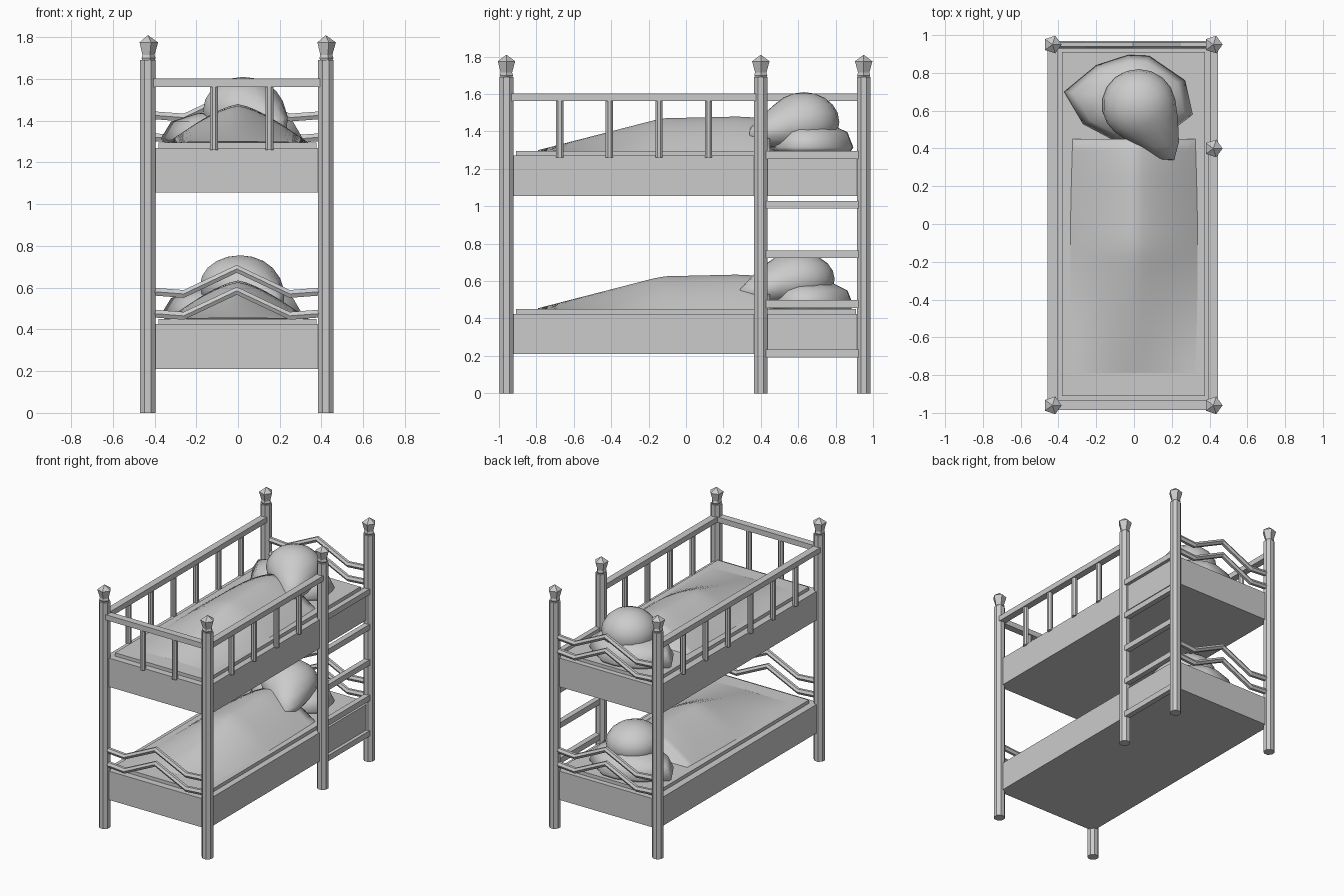
import bpy, bmesh, math
from mathutils import Vector

if "Cube" in bpy.data.objects:
    bpy.data.objects.remove(bpy.data.objects["Cube"])

XL, XR, YF, YB, YM = -0.432, 0.42, -0.96, 0.95, 0.40
TIERS = (("lower", 0.0), ("upper", 0.845))


def make(name, bm, smooth=False):
    bmesh.ops.recalc_face_normals(bm, faces=bm.faces)
    me = bpy.data.meshes.new(name)
    bm.to_mesh(me)
    bm.free()
    ob = bpy.data.objects.new(name, me)
    bpy.context.collection.objects.link(ob)
    for p in me.polygons:
        p.use_smooth = smooth
    return ob


def box(name, a, b):
    bm = bmesh.new()
    bmesh.ops.create_cube(bm, size=1)
    for v in bm.verts:
        v.co = Vector([(a[i] + b[i]) / 2 + v.co[i] * (b[i] - a[i]) for i in range(3)])
    return make(name, bm)


def loft(name, rings, smooth=False):
    """Skin closed rings that have equal point counts, capping both ends."""
    bm = bmesh.new()
    rows = [[bm.verts.new(p) for p in r] for r in rings]
    n = len(rows[0])
    for r, s in zip(rows, rows[1:]):
        for i in range(n):
            bm.faces.new((r[i], r[(i + 1) % n], s[(i + 1) % n], s[i]))
    bm.faces.new(rows[0])
    bm.faces.new(rows[-1])
    return make(name, bm, smooth)


def lathe(name, x, y, profile, sides, turn=0.0):
    return loft(name, [[(x + r * math.cos(turn + math.tau * i / sides),
                         y + r * math.sin(turn + math.tau * i / sides), z)
                        for i in range(sides)] for r, z in profile])


def tube(name, pts, y, r=0.02, sides=6):
    # Bent bar in the xz plane with upright mitred sections
    return loft(name, [[(x, y + r * math.cos(math.tau * i / sides),
                         z + r * 1.08 * math.sin(math.tau * i / sides))
                        for i in range(sides)] for x, z in pts])


# Posts with faceted knobs
for name, x, y in (("front_left", XL, YF), ("front_right", XR, YF), ("back_left", XL, YB),
                   ("back_right", XR, YB), ("ladder", XR, YM)):
    lathe(name + "_post", x, y, [(0.04, 0), (0.04, 1.69)], 8, math.pi / 8)
    lathe(name + "_knob", x, y, [(0.03, 1.685), (0.037, 1.70), (0.032, 1.715),
                                 (0.049, 1.775), (0.003, 1.808)], 5)

# Ladder rungs
for i in range(5):
    z = 0.213 + 0.265 * i
    box(f"ladder_rung_{i}", (XR - 0.015, YM, z - 0.021), (XR + 0.025, YB, z + 0.021))

# Guard rails and balusters of the upper bunk
H = 0.026
box("left_guard_rail", (XL - H, YF, 1.562), (XL + H, YB, 1.602))
box("right_guard_rail", (XR - H, YF, 1.562), (XR + H, YM, 1.602))
box("front_guard_rail", (XL, YF - H, 1.562), (XR, YF + H, 1.602))
spots = [(XL, -0.675 + 0.265 * i) for i in range(6)]
spots += [(XR, -0.675 + 0.265 * i) for i in range(4)]
spots += [(-0.115, YF), (0.15, YF)]
for i, (x, y) in enumerate(spots):
    lathe(f"baluster_{i}", x, y, [(0.021, 1.26), (0.021, 1.57)], 8, math.pi / 8)


def blanket(name, z0):
    # Tented cover with a ridge along the sleeper
    bm = bmesh.new()
    nx, ny = 16, 20
    prof = [(-0.79, 0.005), (-0.13, 0.175), (0.3, 0.185), (0.45, 0.17)]
    grid = []
    for j in range(ny + 1):
        y = -0.79 + 1.24 * j / ny
        for (a, ha), (b, hb) in zip(prof, prof[1:]):
            if a <= y + 1e-6 and y <= b + 1e-6:
                h = ha + (hb - ha) * (y - a) / (b - a)
        w = 0.325 + 0.012 * math.sin(math.pi * j / ny)
        row = []
        for i in range(nx + 1):
            u = 2 * i / nx - 1
            row.append(bm.verts.new((u * w, y, z0 + h * (1 - abs(u) ** 1.4))))
        grid.append(row)
    for r, s in zip(grid, grid[1:]):
        for i in range(nx):
            bm.faces.new((r[i], r[i + 1], s[i + 1], s[i]))
    bm.faces.new(grid[-1])
    return make(name, bm, True)


def pillow(name, z0):
    outline = [(-0.37, 0.70), (-0.2, 0.84), (-0.03, 0.895), (0.08, 0.89), (0.27, 0.76),
               (0.31, 0.58), (0.18, 0.48), (-0.1, 0.44), (-0.27, 0.53)]
    c = Vector((-0.02, 0.67))
    rings = []
    for s, z in ((0.93, -0.005), (1, 0.02), (0.86, 0.10), (0.5, 0.14), (0.05, 0.15)):
        rings.append([(*(c + (Vector(p) - c) * s), z0 + z) for p in outline])
    return loft(name, rings, True)


def sleeper(name, c, r, lock, pull):
    # Rounded head whose hair is drawn out into a lock
    bm = bmesh.new()
    bmesh.ops.create_uvsphere(bm, u_segments=18, v_segments=10, radius=1)
    lock = Vector(lock).normalized()
    for v in bm.verts:
        w = max(0, v.co.normalized().dot(lock)) ** 5
        v.co = Vector([c[i] + v.co[i] * r[i] for i in range(3)]) + Vector(pull) * w
    return make(name, bm, True)


for tier, dz in TIERS:
    # Frame, mattress and bedding
    box(tier + "_bed_frame", (XL, YF, 0.21 + dz), (XR, YB, 0.425 + dz))
    box(tier + "_mattress", (-0.38, -0.91, 0.40 + dz), (0.375, 0.91, 0.45 + dz))
    blanket(tier + "_blanket", 0.45 + dz)
    pillow(tier + "_pillow", 0.45 + dz)
    # Bent end rails: both ends below, head end only above
    for end, y in (("foot", YF), ("head", YB)):
        if tier == "upper" and end == "foot":
            continue
        for k, z in enumerate((0.0, 0.105)):
            pts = [(XL, 0.478), (-0.26, 0.465), (-0.006, 0.585), (0.248, 0.465), (XR, 0.478)]
            tube(f"{tier}_{end}_rail_{k}", [(x, zz + z + dz) for x, zz in pts], y)

sleeper("upper_head", (0.025, 0.63, 1.45), (0.195, 0.19, 0.16), (0.6, -0.75, -0.2), (0.07, -0.16, -0.05))
sleeper("lower_head", (0.01, 0.595, 0.61), (0.195, 0.2, 0.145), (0.65, -0.7, -0.2), (0.06, -0.17, -0.06))
